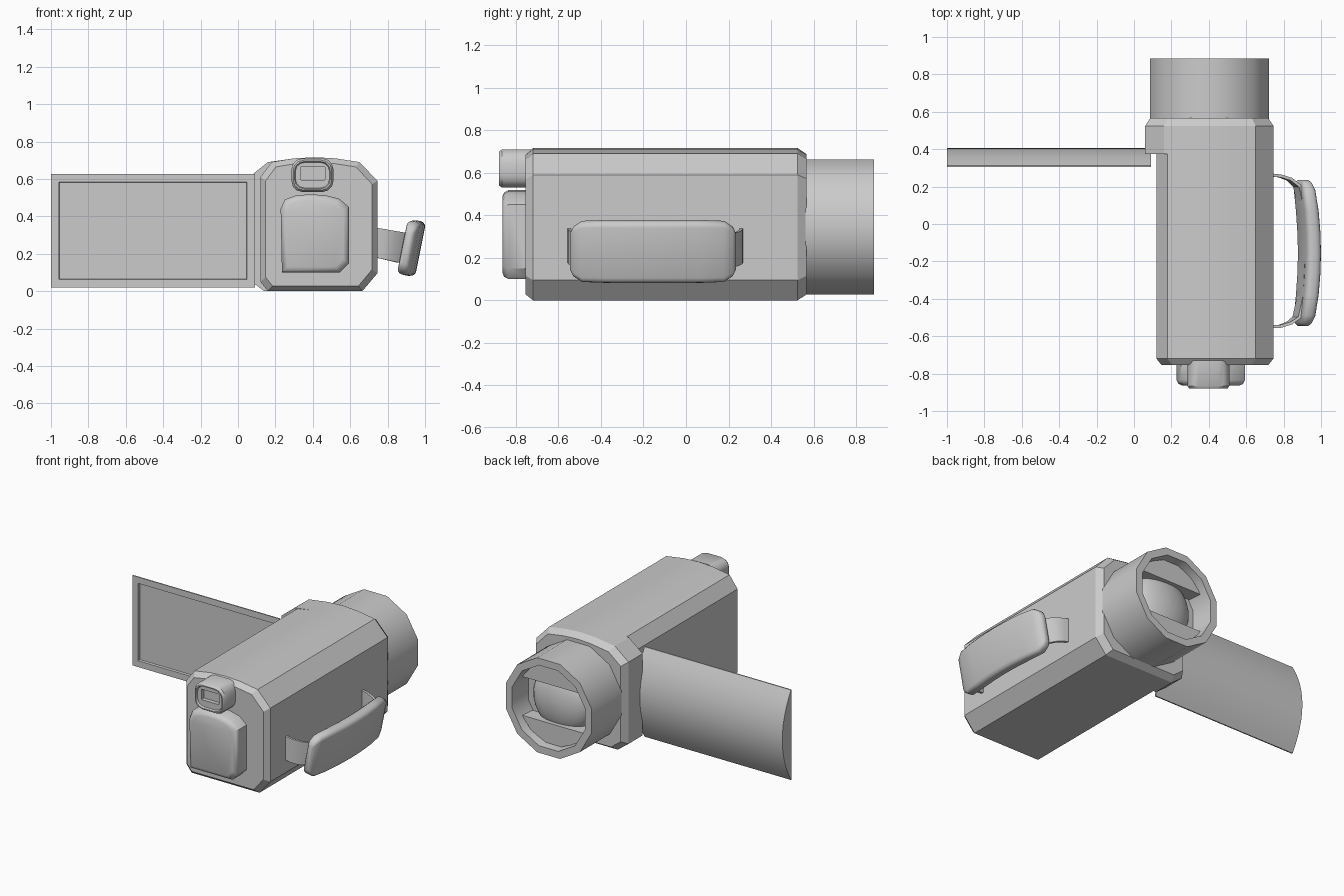
import bpy, bmesh, math
from mathutils import Matrix, Vector

if "Cube" in bpy.data.objects:
    bpy.data.objects.remove(bpy.data.objects["Cube"])


def finish(name, bm, smooth=None):
    bmesh.ops.recalc_face_normals(bm, faces=bm.faces)
    me = bpy.data.meshes.new(name)
    bm.to_mesh(me)
    bm.free()
    ob = bpy.data.objects.new(name, me)
    bpy.context.collection.objects.link(ob)
    if smooth:
        bpy.ops.object.select_all(action='DESELECT')
        bpy.context.view_layer.objects.active = ob
        ob.select_set(True)
        bpy.ops.object.shade_smooth_by_angle(angle=math.radians(smooth))
    return ob


def loft(name, rings, smooth=None, closed=False):
    """Skin a list of 3D rings; cap the ends unless closed."""
    bm = bmesh.new()
    vs = [[bm.verts.new(p) for p in r] for r in rings]
    n = len(rings[0])
    pairs = list(zip(vs, vs[1:])) + ([(vs[-1], vs[0])] if closed else [])
    for a, b in pairs:
        for i in range(n):
            j = (i + 1) % n
            bm.faces.new((a[i], a[j], b[j], b[i]))
    if not closed:
        bm.faces.new(vs[0])
        bm.faces.new(vs[-1])
    return finish(name, bm, smooth)


def section(prof, y, inset=0.0):
    """Place an xz profile at depth y, shrunk by inset on each side."""
    xs, zs = [p[0] for p in prof], [p[1] for p in prof]
    cx, cz = (min(xs) + max(xs)) / 2, (min(zs) + max(zs)) / 2
    sx = 1 - 2 * inset / (max(xs) - min(xs))
    sz = 1 - 2 * inset / (max(zs) - min(zs))
    return [(cx + (x - cx) * sx, y, cz + (z - cz) * sz) for x, z in prof]


def rounded(cx, cz, w, h, r, seg=3):
    pts = []
    for k, (sx, sz) in enumerate(((1, 1), (-1, 1), (-1, -1), (1, -1))):
        for i in range(seg + 1):
            a = math.radians(90 * k + 90 * i / seg)
            pts.append((cx + sx * (w / 2 - r) + r * math.cos(a),
                        cz + sz * (h / 2 - r) + r * math.sin(a)))
    return pts


# main body and wider front collar
right = [(0.665, 0), (0.745, 0.095), (0.745, 0.59), (0.65, 0.69), (0.52, 0.71),
         (0.41, 0.716), (0.30, 0.71)]
body = right + [(0.18, 0.69), (0.12, 0.61), (0.12, 0.05), (0.16, 0)]
collar = right + [(0.16, 0.69), (0.06, 0.61), (0.06, 0.06), (0.14, 0)]
loft("body", [section(body, -0.755, 0.028), section(body, -0.72), section(body, 0.45)], 25)
loft("front_collar", [section(collar, 0.375), section(collar, 0.525),
                      section(collar, 0.568, 0.028)], 25)

# lens barrel, twelve sided tube
LX, LZ = 0.403, 0.345


def circle(r, y, n=12):
    return [(LX + r * math.cos(math.tau * (i + 0.5) / n), y,
             LZ + r * math.sin(math.tau * (i + 0.5) / n)) for i in range(n)]


loft("lens_barrel", [circle(0.329, 0.55), circle(0.329, 0.885), circle(0.28, 0.885),
                     circle(0.268, 0.73), circle(0.01, 0.73), circle(0.01, 0.55)],
     35, closed=True)

# lens cover halves above and below the slot
for name, s in (("upper_lens_cover", 1), ("lower_lens_cover", -1)):
    half = 0.13
    a0 = math.asin(half / 0.272)
    pts = [(LX + 0.272 * math.cos(a), LZ + s * 0.272 * math.sin(a))
           for a in (a0 + (math.pi - 2 * a0) * i / 5 for i in range(6))]
    loft(name, [section(pts, 0.735), section(pts, 0.83)])

# glass dome
loft("lens_glass", [circle(0.215 * math.cos(t), 0.725 + 0.1 * math.sin(t), 24)
                    for t in (math.radians(a) for a in (0, 15, 30, 45, 60, 75, 88))], 40)

# flip-out screen: flat front with a shallow recess, bulging back
bm = bmesh.new()
prof = [(0.305, 0.02), (0.305, 0.625)]
for i in range(13):
    u = 1 - i / 6
    prof.append((0.313 + 0.092 * (1 - u * u), 0.3225 + 0.3025 * u))
ends = [[bm.verts.new((x, y, z)) for y, z in prof] for x in (-1.0, 0.09)]
n = len(prof)
for i in range(n):
    j = (i + 1) % n
    f = bm.faces.new((ends[0][i], ends[0][j], ends[1][j], ends[1][i]))
    if i == 0:
        front = f
for e in ends:
    bm.faces.new(e)
bmesh.ops.recalc_face_normals(bm, faces=bm.faces)
bmesh.ops.inset_individual(bm, faces=[front], thickness=0.06)
bmesh.ops.inset_individual(bm, faces=[front], thickness=0.004, depth=-0.015)
finish("screen", bm, 30)

# viewfinder with recessed eyepiece window
eye = rounded(0.398, 0.62, 0.225, 0.18, 0.06)
window = rounded(0.40, 0.63, 0.13, 0.07, 0.003)
loft("viewfinder", [section(eye, -0.73), section(eye, -0.865), section(eye, -0.88, 0.01),
                    section(eye, -0.88, 0.017), section(eye, -0.868, 0.022),
                    section(window, -0.868), section(window, -0.84)], 35)

# battery pack
pack = [(0.235, 0.10), (0.545, 0.10), (0.593, 0.15), (0.593, 0.45), (0.54, 0.495),
        (0.47, 0.512), (0.39, 0.518), (0.31, 0.512), (0.25, 0.49), (0.228, 0.44)]
loft("battery", [section(pack, -0.74), section(pack, -0.835), section(pack, -0.855, 0.01),
                 section(pack, -0.864, 0.03)], 40)

# hand strap band
TILT = 0.2
path = [(0.735, 0.262), (0.78, 0.257), (0.83, 0.24), (0.875, 0.20), (0.90, 0.08),
        (0.908, -0.15), (0.897, -0.38), (0.87, -0.50), (0.83, -0.53), (0.78, -0.547),
        (0.735, -0.55)]
rings = []
for i, p in enumerate(path):
    a, b = Vector(path[max(i - 1, 0)]), Vector(path[min(i + 1, len(path) - 1)])
    t = (b - a).normalized()
    nrm = Vector((-t.y, t.x)) * 0.008
    k = min(1, (p[0] - 0.735) / 0.14)
    zc = 0.26 - 0.028 * k
    ring = []
    for s, h in ((1, 0.08), (-1, 0.08), (-1, -0.08), (1, -0.08)):
        ring.append((p[0] + s * nrm.x + h * TILT * k, p[1] + s * nrm.y, zc + h))
    rings.append(ring)
loft("strap_band", rings, 35)

# padded hand grip, curved and leaning outwards
rings = []
for y, hh, ht in ((-0.545, 0.085, 0.014), (-0.53, 0.115, 0.026), (-0.49, 0.142, 0.034),
                  (-0.38, 0.146, 0.037), (-0.26, 0.146, 0.038), (-0.155, 0.146, 0.038),
                  (-0.05, 0.146, 0.038), (0.07, 0.146, 0.037), (0.18, 0.142, 0.034),
                  (0.22, 0.115, 0.026), (0.235, 0.085, 0.014)):
    cx = 0.938 - 0.035 * ((y + 0.155) / 0.39) ** 2
    ring = []
    for x, z in rounded(0, 0, 2 * ht, 2 * hh, ht * 0.75, 3):
        ring.append((cx + x + z * TILT, y, 0.23 + z - x * TILT))
    rings.append(ring)
loft("strap_pad", rings, 50)
